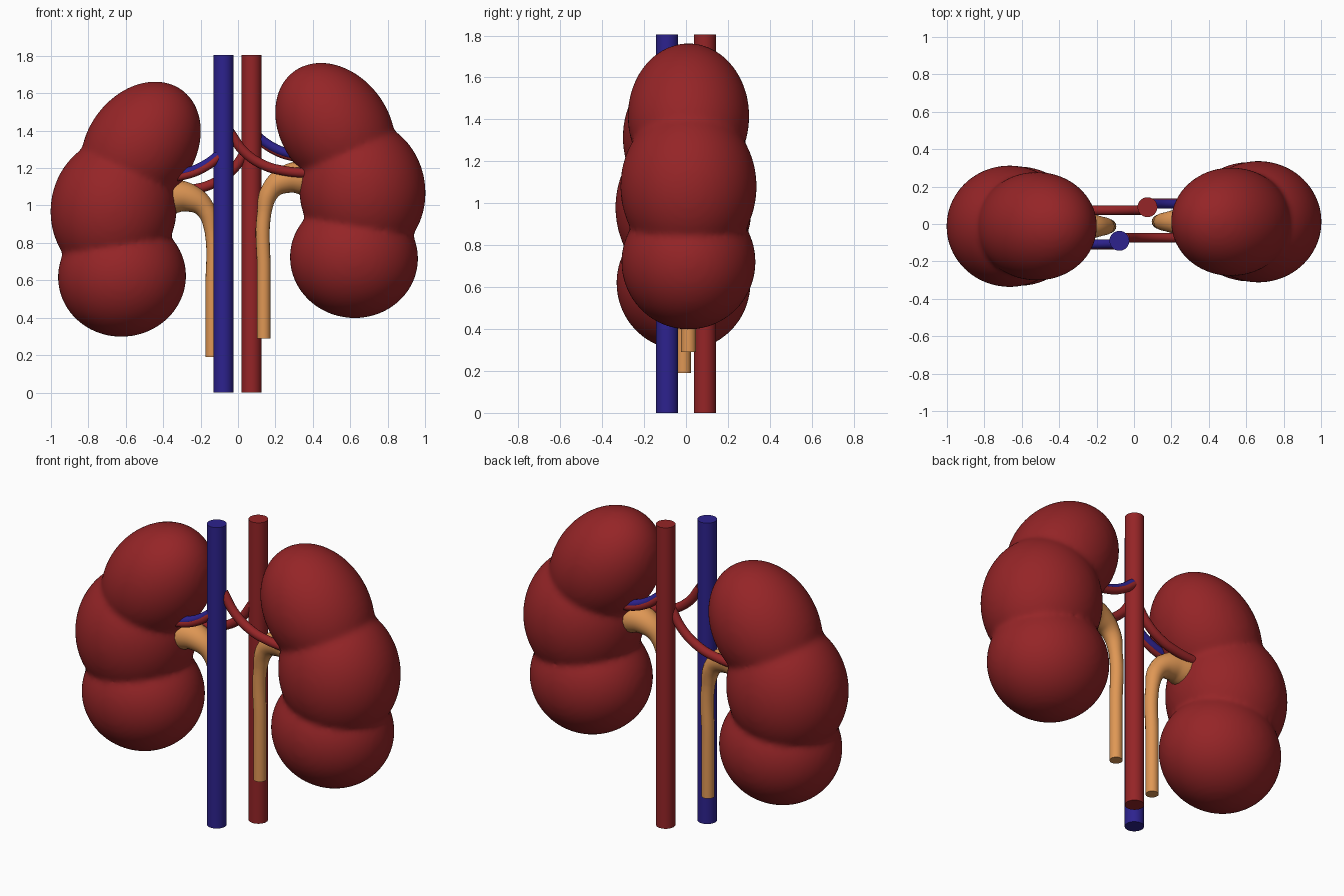
import bpy, bmesh, math
from mathutils import Matrix, Vector

if "Cube" in bpy.data.objects:
    bpy.data.objects.remove(bpy.data.objects["Cube"])


def material(name, rgb):
    m = bpy.data.materials.new(name)
    m.diffuse_color = (*rgb, 1)
    m.use_nodes = True
    m.node_tree.nodes["Principled BSDF"].inputs["Base Color"].default_value = m.diffuse_color
    return m


RED = material("deep red", (0.30, 0.018, 0.02))
BLUE = material("vein blue", (0.026, 0.016, 0.27))
TAN = material("ureter tan", (0.74, 0.31, 0.09))


def finish(obj, mat):
    obj.data.materials.clear()
    obj.data.materials.append(mat)
    bpy.ops.object.select_all(action='DESELECT')
    obj.select_set(True)
    bpy.context.view_layer.objects.active = obj
    if obj.type == 'CURVE':
        bpy.ops.object.convert(target='MESH')
        obj = bpy.context.view_layer.objects.active
    bpy.ops.object.shade_smooth_by_angle(angle=math.radians(50))


def kidney(name, place):
    # three overlapping lobes fused into one softly creased body
    lobes = [((-0.52, 0, 1.315), (0.29, 0.29, 0.375), 36),
             ((-0.665, 0, 0.98), (0.337, 0.325, 0.38), 8),
             ((-0.62, 0, 0.62), (0.343, 0.32, 0.322), -5)]
    bm = bmesh.new()
    for c, r, tilt in lobes:
        m = (place @ Matrix.Translation(c) @ Matrix.Rotation(math.radians(tilt), 4, 'Y')
             @ Matrix.Diagonal((*r, 1)))
        bmesh.ops.create_uvsphere(bm, u_segments=64, v_segments=40, radius=1, matrix=m)
    me = bpy.data.meshes.new(name)
    bm.to_mesh(me)
    bm.free()
    obj = bpy.data.objects.new(name, me)
    bpy.context.collection.objects.link(obj)
    rm = obj.modifiers.new("fuse", 'REMESH')
    rm.mode = 'VOXEL'
    rm.voxel_size = 0.016
    rm.use_smooth_shade = True
    sm = obj.modifiers.new("soften", 'SMOOTH')
    sm.factor = 0.5
    sm.iterations = 8
    bpy.context.view_layer.objects.active = obj
    for mod in ("fuse", "soften"):
        bpy.ops.object.modifier_apply(modifier=mod)
    finish(obj, RED)


def tube(name, pts, mat, place):
    # smooth tube through (x, y, z, radius) points
    cu = bpy.data.curves.new(name, 'CURVE')
    cu.dimensions = '3D'
    cu.bevel_depth = 1
    cu.bevel_resolution = 6
    cu.resolution_u = 8
    cu.use_fill_caps = True
    sp = cu.splines.new('BEZIER')
    sp.bezier_points.add(len(pts) - 1)
    for p, (x, y, z, r) in zip(sp.bezier_points, pts):
        p.co = place @ Vector((x, y, z))
        p.radius = r
        p.handle_left_type = p.handle_right_type = 'AUTO'
    obj = bpy.data.objects.new(name, cu)
    bpy.context.collection.objects.link(obj)
    finish(obj, mat)


# central great vessels
for name, x, y, mat in (("main_vein", -0.078, -0.09, BLUE), ("main_artery", 0.072, 0.09, RED)):
    bpy.ops.mesh.primitive_cylinder_add(vertices=32, radius=0.053, depth=1.805,
                                        location=(x, y, 0.9025))
    bpy.context.object.name = name
    finish(bpy.context.object, mat)

# each side: the second is the first turned half round and raised
sides = {"low": Matrix.Translation((0, -0.012, 0)),
         "high": Matrix.Translation((0, 0.012, 0.1)) @ Matrix.Rotation(math.pi, 4, 'Z')}
for side, place in sides.items():
    kidney(side + "_kidney", place)
    # ureter widening into the hilum
    tube(side + "_ureter",
         [(-0.138, 0, 0.19, 0.036), (-0.138, 0, 0.55, 0.036), (-0.14, 0, 0.86, 0.038),
          (-0.175, 0, 0.98, 0.052), (-0.26, 0, 1.04, 0.075), (-0.38, 0, 1.05, 0.10)], TAN, place)
    # long branch crossing behind the midline
    tube(side + "_long_artery",
         [(0.045, 0.085, 1.295, 0.026), (-0.03, 0.085, 1.19, 0.026), (-0.14, 0.085, 1.115, 0.026),
          (-0.25, 0.085, 1.085, 0.026), (-0.42, 0.085, 1.07, 0.026)], RED, place)
    # short paired branches
    for part, dy, dz, r, mat in (("vein", 0, 0.006, 0.025, BLUE),
                                 ("artery", -0.008, -0.008, 0.022, RED)):
        tube(f"{side}_short_{part}",
             [(-0.09, -0.095 + dy, 1.275 + dz, r), (-0.17, -0.095 + dy, 1.215 + dz, r),
              (-0.26, -0.095 + dy, 1.175 + dz, r), (-0.42, -0.095 + dy, 1.15 + dz, r)], mat, place)
